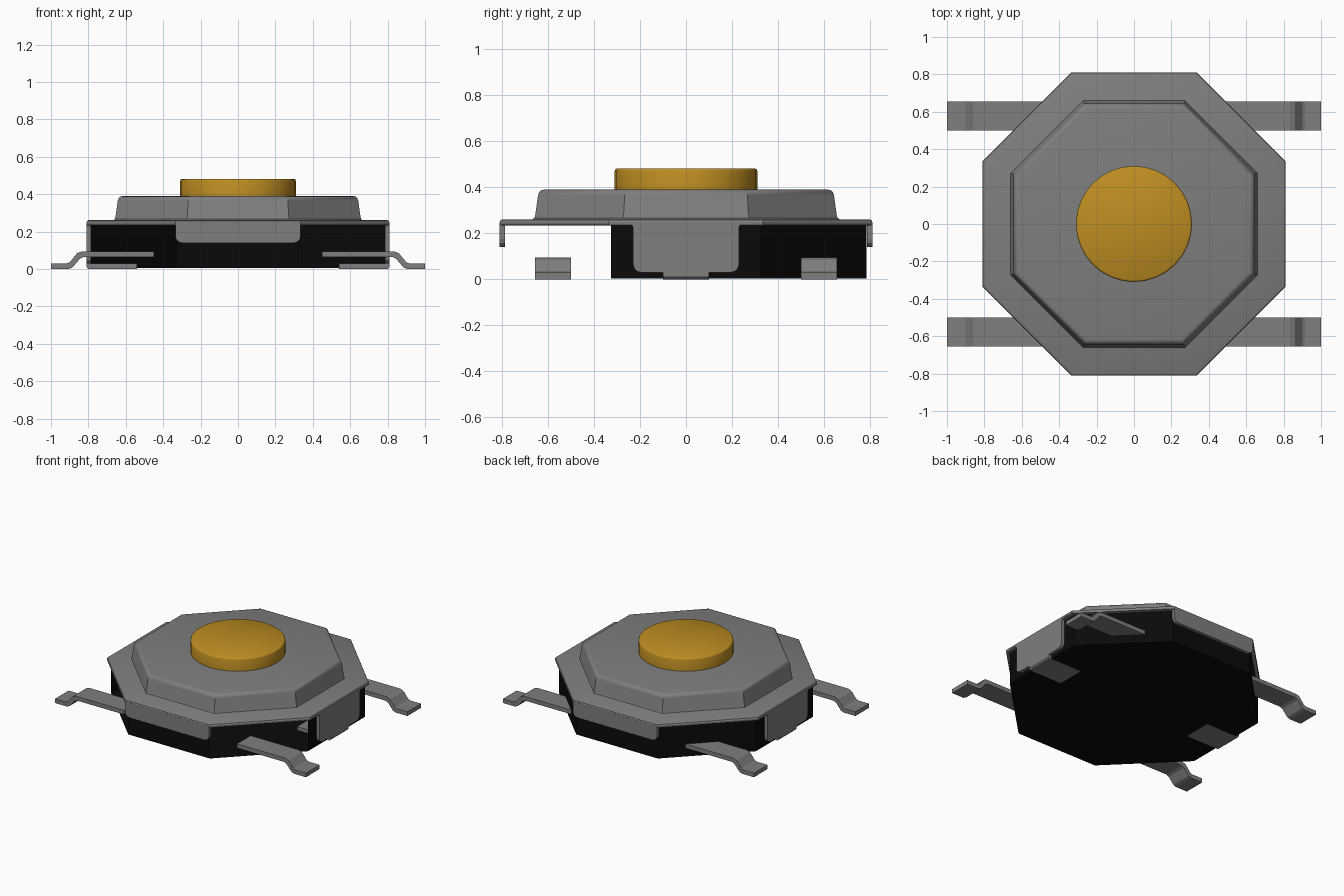
import bpy, bmesh, math

if "Cube" in bpy.data.objects:
    bpy.data.objects.remove(bpy.data.objects["Cube"], do_unlink=True)


def material(name, rgb):
    m = bpy.data.materials.new(name)
    m.use_nodes = True
    m.diffuse_color = (*rgb, 1)
    m.node_tree.nodes["Principled BSDF"].inputs["Base Color"].default_value = (*rgb, 1)
    return m


STEEL = material("grey metal", (0.21, 0.21, 0.21))
BLACK = material("black plastic", (0.003, 0.003, 0.003))
GOLD = material("amber plastic", (0.52, 0.27, 0.016))


def finish(bm, name, mat, smooth=None):
    bmesh.ops.recalc_face_normals(bm, faces=bm.faces)
    me = bpy.data.meshes.new(name)
    bm.to_mesh(me)
    bm.free()
    ob = bpy.data.objects.new(name, me)
    bpy.context.collection.objects.link(ob)
    me.materials.append(mat)
    if smooth:
        bpy.ops.object.select_all(action="DESELECT")
        ob.select_set(True)
        bpy.context.view_layer.objects.active = ob
        bpy.ops.object.shade_smooth_by_angle(angle=math.radians(smooth))
    return ob


def stack(name, rings, sides, mat, turn=0.0, open_sides=(), smooth=None):
    """Stack regular polygon rings given as (corner radius, height) and cap both ends."""
    bm = bmesh.new()
    loops = []
    for r, z in rings:
        loops.append([bm.verts.new((r * math.cos(turn + i * math.tau / sides),
                                    r * math.sin(turn + i * math.tau / sides), z))
                      for i in range(sides)])
    for a, b in zip(loops, loops[1:]):
        for i in range(sides):
            if i not in open_sides:
                j = (i + 1) % sides
                bm.faces.new((a[i], a[j], b[j], b[i]))
    bm.faces.new(loops[0][::-1])
    bm.faces.new(loops[-1])
    return finish(bm, name, mat, smooth)


def prism(name, outline, to_3d, start, end, mat):
    """Extrude a flat outline between two depths; to_3d places (u, v, depth) in space."""
    bm = bmesh.new()
    a = [bm.verts.new(to_3d(u, v, start)) for u, v in outline]
    b = [bm.verts.new(to_3d(u, v, end)) for u, v in outline]
    bm.faces.new(a)
    bm.faces.new(b[::-1])
    n = len(a)
    for i in range(n):
        bm.faces.new((a[i], a[(i + 1) % n], b[(i + 1) % n], b[i]))
    return finish(bm, name, mat)


def tab_outline(w, top, low, r=0.035):
    """Flap outline with rounded lower corners."""
    arc = [math.radians(d) for d in (0, 30, 60, 90)]
    right = [(w - r + r * math.cos(t), low + r - r * math.sin(t)) for t in arc]
    return [(-w, top), (w, top)] + right + [(-u, v) for u, v in reversed(right)]


OCT = 1 / math.cos(math.pi / 8)   # side distance to corner radius
TURN = math.pi / 8

# Octagonal housing, open at the two front corners where the leads enter
stack("housing", [(0.785 * OCT, 0.004), (0.785 * OCT, 0.236)], 8, BLACK, TURN,
      open_sides=(4, 6))

# Pressed metal cover with a raised centre
cover = [(0.79, 0.233), (0.808, 0.236), (0.81, 0.248), (0.806, 0.257), (0.797, 0.261),
         (0.668, 0.261), (0.659, 0.266), (0.655, 0.278), (0.643, 0.365),
         (0.638, 0.379), (0.629, 0.387), (0.615, 0.39)]
stack("cover", [(r * OCT, z) for r, z in cover], 8, STEEL, TURN, smooth=32)

# Push button with a softened rim
stack("button", [(0.31, 0.38), (0.31, 0.47), (0.307, 0.478), (0.30, 0.482)], 32, GOLD, smooth=50)

for s, fb, lr in ((-1, "front", "right"), (1, "back", "left")):
    # Short flaps on the front and back
    prism(fb + "_flap", tab_outline(0.335, 0.25, 0.14),
          lambda u, v, d: (u, s * d, v), 0.787, 0.81, STEEL)
    # Long flaps on the sides, flared where they meet the cover
    side = tab_outline(0.23, 0.225, 0.03)
    side[:2] = [(-0.23, 0.225), (-0.235, 0.237), (-0.335, 0.25),
                (0.335, 0.25), (0.235, 0.237), (0.23, 0.225)]
    prism(lr + "_flap", side, lambda u, v, d: (s * d, u, v), 0.787, 0.81, STEEL)
    # Clip folded underneath from each side flap
    clip = [(0.54, 0), (0.80, 0), (0.81, 0.01), (0.81, 0.04), (0.787, 0.04),
            (0.787, 0.03), (0.54, 0.03)]
    prism(lr + "_clip", clip, lambda u, v, d: (s * u, d, v), -0.1, 0.1, STEEL)

# Four bent leads
lead = [(0.45, 0.064), (0.825, 0.064), (0.845, 0.055), (0.885, 0.008), (0.905, 0.0),
        (1.0, 0.0), (1.0, 0.03), (0.915, 0.03), (0.9, 0.036), (0.86, 0.084),
        (0.835, 0.094), (0.45, 0.094)]
for sx, lr in ((-1, "right"), (1, "left")):
    for sy, fb in ((-1, "front"), (1, "back")):
        prism(f"{fb}_{lr}_lead", lead, lambda u, v, d: (sx * u, sy * d, v), 0.5, 0.655, STEEL)
